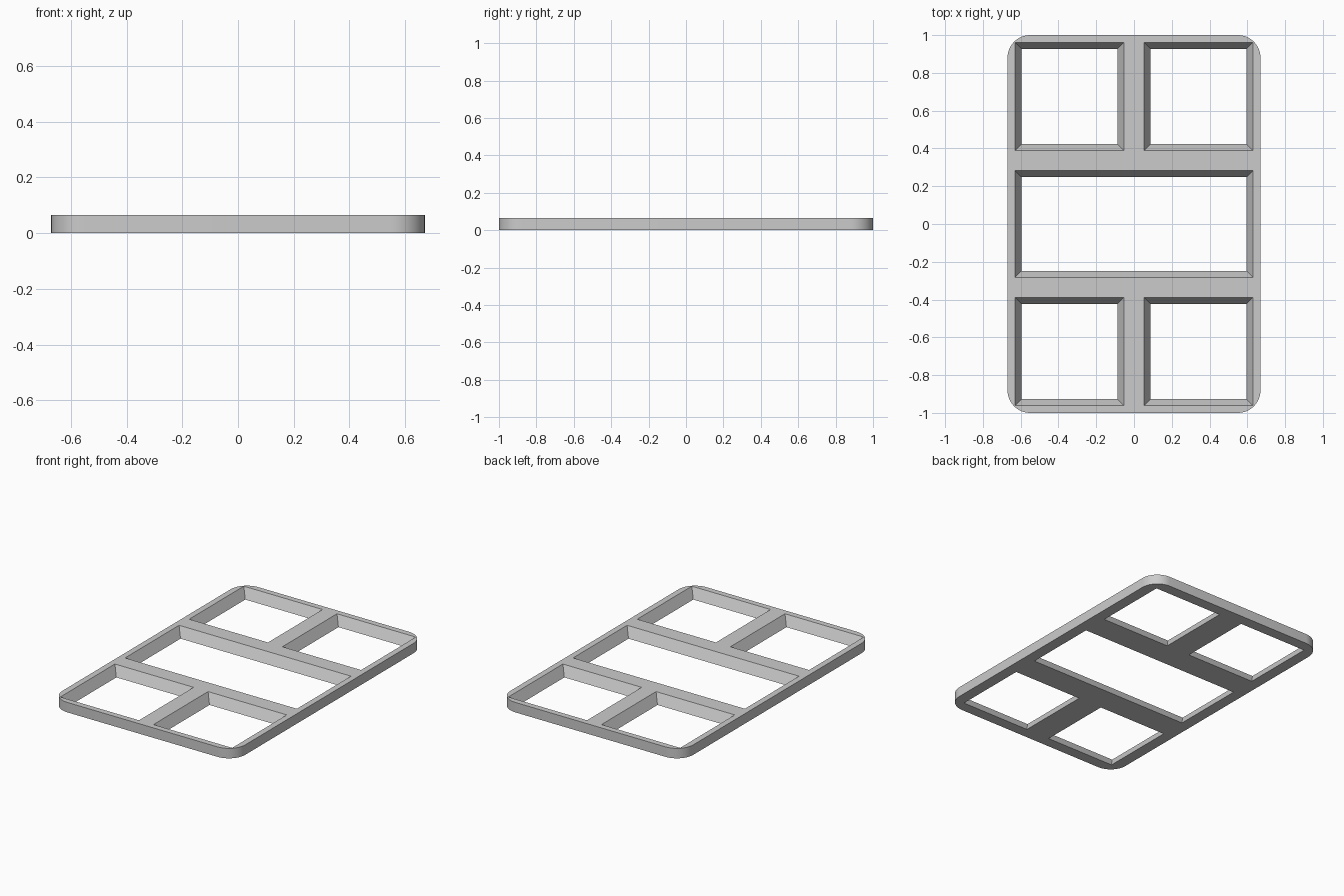
import bpy, bmesh, math

if "Cube" in bpy.data.objects:
    bpy.data.objects.remove(bpy.data.objects["Cube"])

H = 0.066              # thickness
HX, HY, R = 0.67, 1.0, 0.12
SEG = 12

grey = bpy.data.materials.new("plain grey")
grey.diffuse_color = (0.6, 0.6, 0.6, 1)
grey.use_nodes = True
grey.node_tree.nodes["Principled BSDF"].inputs["Base Color"].default_value = grey.diffuse_color


def rounded_outline():
    pts = []
    for i, (sx, sy) in enumerate([(1, 1), (-1, 1), (-1, -1), (1, -1)]):
        for k in range(SEG + 1):
            a = math.pi / 2 * (i + k / SEG)
            pts.append((sx * (HX - R) + R * math.cos(a),
                        sy * (HY - R) + R * math.sin(a)))
    return pts


def rect(x0, x1, y0, y1):
    return [(x0, y0), (x1, y0), (x1, y1), (x0, y1)]


# Each opening is wider at the top than at the bottom: (bottom, top)
T = 0.035
openings = [(-0.63, 0.63, -0.283, 0.283)]
for sx in (-1, 1):
    for sy in (-1, 1):
        xs = sorted((sx * 0.053, sx * 0.63))
        ys = sorted((sy * 0.389, sy * 0.961))
        openings.append((*xs, *ys))

outline = rounded_outline()
loops = [(outline, outline)]
for x0, x1, y0, y1 in openings:
    loops.append((rect(x0 + T, x1 - T, y0 + T, y1 - T), rect(x0, x1, y0, y1)))

bm = bmesh.new()
caps = ([], [])
for low, high in loops:
    rings = []
    for cap, pts, z in zip(caps, (low, high), (0, H)):
        vs = [bm.verts.new((x, y, z)) for x, y in pts]
        cap.extend(bm.edges.new((vs[i], vs[(i + 1) % len(vs)])) for i in range(len(vs)))
        rings.append(vs)
    # outer side or sloped opening walls
    a, b = rings
    for i in range(len(a)):
        j = (i + 1) % len(a)
        bm.faces.new((a[i], a[j], b[j], b[i]))

# flat underside and top, with the openings left free
for cap, n in zip(caps, ((0, 0, -1), (0, 0, 1))):
    bmesh.ops.triangle_fill(bm, edges=cap, use_beauty=True, normal=n)
bmesh.ops.recalc_face_normals(bm, faces=bm.faces[:])

mesh = bpy.data.meshes.new("divided_frame")
bm.to_mesh(mesh)
bm.free()
mesh.materials.append(grey)
frame = bpy.data.objects.new("divided_frame", mesh)
bpy.context.collection.objects.link(frame)
bpy.context.view_layer.objects.active = frame
frame.select_set(True)
bpy.ops.object.shade_smooth_by_angle(angle=math.radians(25))
